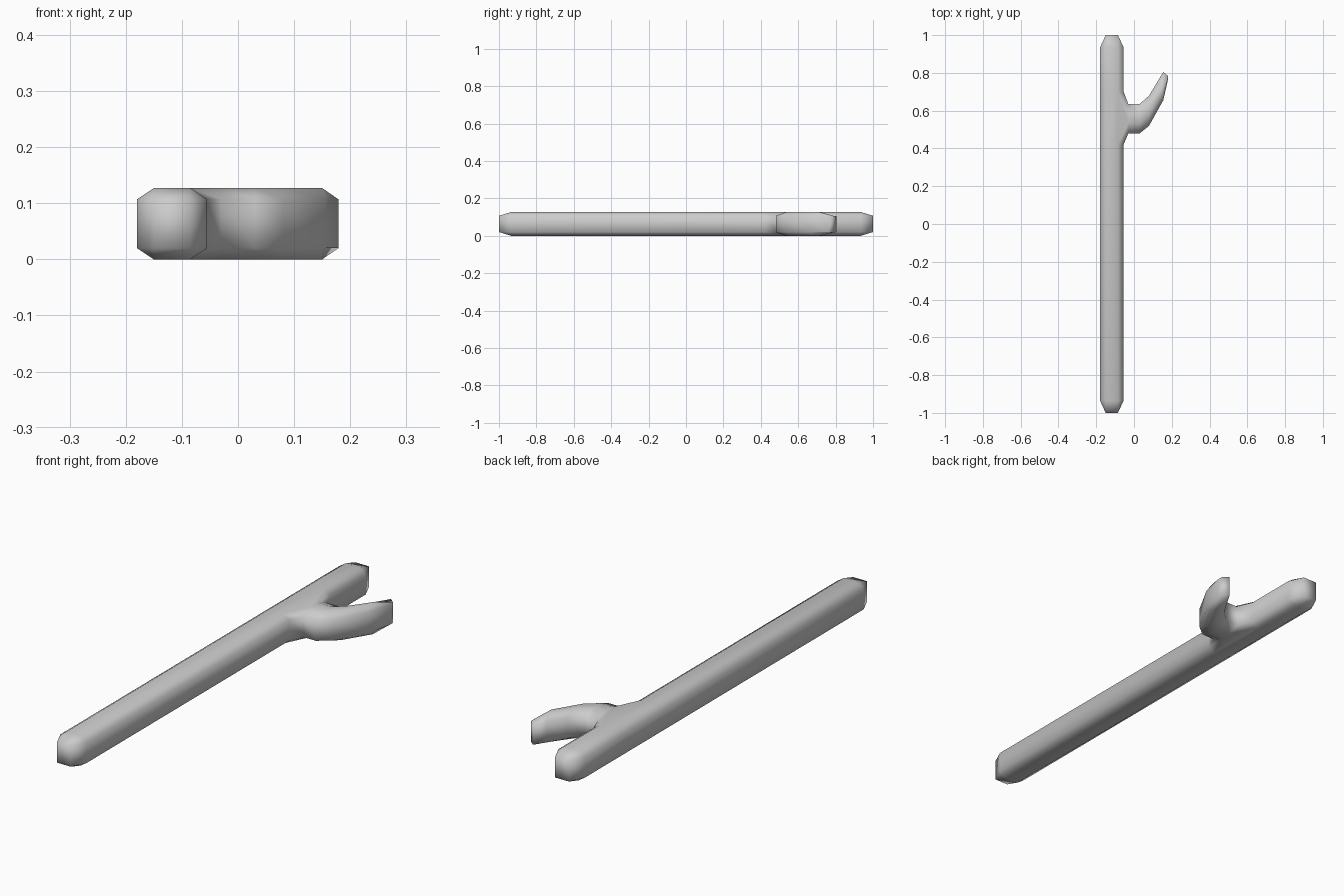
import bpy, bmesh

if "Cube" in bpy.data.objects:
    bpy.data.objects.remove(bpy.data.objects["Cube"])

LO, HI, TOP = 0.02, 0.107, 0.127   # chamfer heights and full height
X0, X1, X2, X3 = -0.18, -0.15, -0.085, -0.055   # shaft chamfer lines

bm = bmesh.new()


def ring(points):
    return [bm.verts.new(p) for p in points]


def bridge(a, b, skip=()):
    n = len(a)
    for i in range(n):
        if i not in skip:
            j = (i + 1) % n
            bm.faces.new((a[i], a[j], b[j], b[i]))


def shaft_ring(y, end=False):
    xl, xr = (X1, X2) if end else (X0, X3)
    zb, zt = (LO, HI) if end else (0, TOP)
    return ring([(X2, y, zt), (xr, y, HI), (xr, y, LO), (X2, y, zb),
                 (X1, y, zb), (xl, y, LO), (xl, y, HI), (X1, y, zt)])


def hook_ring(outer, top_o, top_i, inner, zt=TOP, zb=0):
    return ring([(*top_o, zt), (*outer, HI), (*outer, LO), (*top_o, zb),
                 (*top_i, zb), (*inner, LO), (*inner, HI), (*top_i, zt)])


# Chamfered shaft, left open on its right side where the hook grows out
stations = [(-1, True), (-0.935, False), (0.42, False),
            (0.70, False), (0.935, False), (1, True)]
shaft = [shaft_ring(y, e) for y, e in stations]
for k in range(len(shaft) - 1):
    bridge(shaft[k], shaft[k + 1], skip=(0, 1, 2) if k == 2 else ())
bm.faces.new(shaft[0])
bm.faces.new(shaft[-1])

# Curved hook, starting from the opening in the shaft
near, far = shaft[2], shaft[3]
hook = [near[:4] + far[3::-1],
        hook_ring((-0.03, 0.48), (-0.03, 0.535), (-0.03, 0.58), (-0.03, 0.635)),
        hook_ring((0.03, 0.48), (0.03, 0.535), (0.03, 0.58), (0.03, 0.635)),
        hook_ring((0.08, 0.52), (0.08, 0.575), (0.08, 0.625), (0.08, 0.68)),
        hook_ring((0.155, 0.655), (0.15, 0.69), (0.145, 0.715), (0.125, 0.755)),
        hook_ring((0.179, 0.76), (0.179, 0.785), (0.179, 0.785), (0.155, 0.805), HI, LO)]
for k, (a, b) in enumerate(zip(hook, hook[1:])):
    # the shaft's top and bottom already border edges 3 and 7 of the root
    bridge(a, b)
bm.faces.new(hook[-1])

bmesh.ops.remove_doubles(bm, verts=bm.verts[:], dist=0.0005)
bmesh.ops.recalc_face_normals(bm, faces=bm.faces[:])
for f in bm.faces:
    f.smooth = True

mesh = bpy.data.meshes.new("hooked_pole")
bm.to_mesh(mesh)
bm.free()
pole = bpy.data.objects.new("hooked_pole", mesh)
bpy.context.collection.objects.link(pole)
